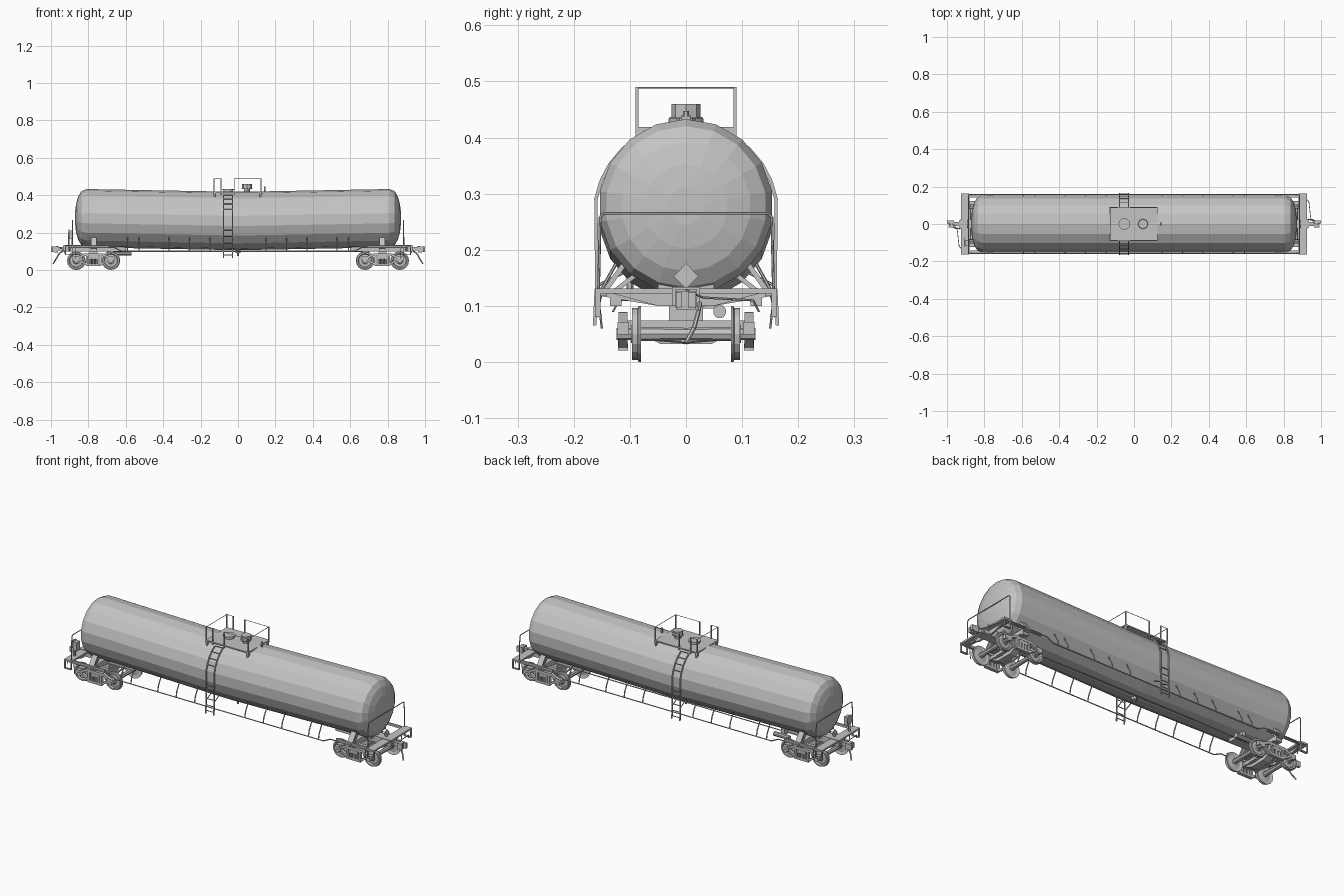
import bpy, bmesh, math
from mathutils import Vector, Matrix

grey = bpy.data.materials.new("plain grey")
grey.diffuse_color = (0.55, 0.55, 0.55, 1)


def finish(name, bm, mirror=""):
    bmesh.ops.recalc_face_normals(bm, faces=bm.faces)
    me = bpy.data.meshes.new(name)
    bm.to_mesh(me)
    bm.free()
    me.materials.append(grey)
    ob = bpy.data.objects.new(name, me)
    bpy.context.collection.objects.link(ob)
    if mirror:
        m = ob.modifiers.new("mirror", 'MIRROR')
        m.use_axis = ("x" in mirror, "y" in mirror, False)
        m.use_mirror_merge = False
    return ob


def add_box(bm, x0, x1, y0, y1, z0, z1):
    mat = Matrix.Translation(((x0 + x1) / 2, (y0 + y1) / 2, (z0 + z1) / 2))
    mat = mat @ Matrix.Diagonal((x1 - x0, y1 - y0, z1 - z0, 1))
    bmesh.ops.create_cube(bm, size=1, matrix=mat)


def boxes(name, mirror, *dims):
    bm = bmesh.new()
    for d in dims:
        add_box(bm, *d)
    return finish(name, bm, mirror)


def add_rod(bm, pts, r, n=6, r2=None):
    for a, b in zip(pts, pts[1:]):
        a, b = Vector(a), Vector(b)
        d = b - a
        mat = Matrix.Translation((a + b) / 2) @ d.to_track_quat('Z', 'Y').to_matrix().to_4x4()
        bmesh.ops.create_cone(bm, cap_ends=True, segments=n, radius1=r,
                              radius2=r if r2 is None else r2, depth=d.length, matrix=mat)


def rods(name, mirror, r, *paths, n=6):
    bm = bmesh.new()
    for p in paths:
        add_rod(bm, p, r, n)
    return finish(name, bm, mirror)


def add_beam(bm, p, q, w, h):
    """box bar between two points of an x-z or y-z plane; h is the in-plane depth"""
    p, q = Vector(p), Vector(q)
    d = (q - p).normalized()
    side = Vector((0, 1, 0)) if abs(d.y) < 1e-6 else Vector((1, 0, 0))
    rot = Matrix((d, side, d.cross(side))).transposed().to_4x4()
    mat = Matrix.Translation((p + q) / 2) @ rot @ Matrix.Diagonal(((q - p).length, w, h, 1))
    bmesh.ops.create_cube(bm, size=1, matrix=mat)


def plate_x(name, mirror, x0, x1, pts):
    """y-z outline extruded along x"""
    bm = bmesh.new()
    f = bm.faces.new([bm.verts.new((x0, y, z)) for y, z in pts])
    ext = bmesh.ops.extrude_face_region(bm, geom=[f])
    vs = [g for g in ext["geom"] if isinstance(g, bmesh.types.BMVert)]
    bmesh.ops.translate(bm, verts=vs, vec=(x1 - x0, 0, 0))
    return finish(name, bm, mirror)


def skin(bm, rings):
    rings = [[bm.verts.new(p) for p in ring] for ring in rings]
    n = len(rings[0])
    for a, b in zip(rings, rings[1:]):
        for i in range(n):
            bm.faces.new((a[i], a[(i + 1) % n], b[(i + 1) % n], b[i]))
    bm.faces.new(rings[0])
    bm.faces.new(rings[-1])


# tank: 18 sides, sloping down to the middle, domed ends
R, SIDES = 0.156, 18
half = [(0.81, 1, 0.277), (0.838, 0.92, 0.277), (0.855, 0.74, 0.277),
        (0.866, 0.48, 0.277), (0.871, 0.21, 0.277)]
stations = [(-x, s, z) for x, s, z in reversed(half)] + [(0, 1, 0.262)] + half
bm = bmesh.new()
skin(bm, [[(x, R * s * math.sin(k * math.tau / SIDES), z + R * s * math.cos(k * math.tau / SIDES))
           for k in range(SIDES)] for x, s, z in stations])
finish("tank", bm)

# top platform, hatches and valve
boxes("top_platform", "", (-0.13, 0.125, -0.09, 0.09, 0.413, 0.419))
boxes("platform_brackets", "y", *[(x, x + 0.008, 0.075, 0.09, 0.38, 0.413) for x in (-0.128, 0.115)])
bm = bmesh.new()
for a, b, r in ((0.41, 0.428, 0.026), (0.428, 0.434, 0.031)):
    add_rod(bm, [(-0.052, 0, a), (-0.052, 0, b)], r, 12)
finish("manway", bm)
bm = bmesh.new()
for a, b, r in ((0.41, 0.434, 0.017), (0.434, 0.437, 0.029), (0.437, 0.46, 0.026)):
    add_rod(bm, [(0.048, 0, a), (0.048, 0, b)], r, 8)
finish("valve_housing", bm)
rods("relief_valve", "", 0.005, [(0.143, 0, 0.40), (0.143, 0, 0.447)], [(0.143, -0.008, 0.435), (0.143, 0.008, 0.435)])

# platform railings: posts and thin top rails
boxes("rail_posts", "y", *[(x - 0.0025, x + 0.0025, 0.085, 0.09, 0.405, 0.49)
                           for x in (-0.128, -0.09, -0.02, 0.123)])
rods("top_rails", "", 0.0015,
     [(-0.09, -0.0875, 0.489), (-0.128, -0.0875, 0.489), (-0.128, 0.0875, 0.489), (-0.09, 0.0875, 0.489)],
     [(-0.02, -0.0875, 0.489), (0.123, -0.0875, 0.489), (0.123, 0.0875, 0.489), (-0.02, 0.0875, 0.489)])

# ladders following the tank side
arc = [(0.163 * math.sin(math.radians(a)), 0.262 + 0.163 * math.cos(math.radians(a)))
       for a in range(32, 91, 12)]
line = arc + [(0.16, 0.2), (0.16, 0.13), (0.163, 0.065)]
bm = bmesh.new()
for x in (-0.078, -0.03):
    for (y0, z0), (y1, z1) in zip(line, line[1:]):
        add_beam(bm, (x, y0, z0), (x, y1, z1), 0.005, 0.006)
for y, z in arc[:-1] + [(0.16, z) for z in (0.215, 0.18, 0.145, 0.11, 0.08)]:
    add_rod(bm, [(-0.078, y, z), (-0.03, y, z)], 0.0025)
finish("ladder", bm, "y")
rods("ladder_braces", "y", 0.0025, *[[(x, 0.16, 0.135), (x, 0.11, 0.16)] for x in (-0.078, -0.03)])

# long side rails with brackets up to the tank
rods("side_rail", "y", 0.003, [(-0.9, 0.157, 0.12), (-0.66, 0.157, 0.12), (-0.62, 0.157, 0.1),
                               (0.62, 0.157, 0.1), (0.66, 0.157, 0.12), (0.9, 0.157, 0.12)])
rods("side_rail_brackets", "xy", 0.003,
     *[[(x, 0.157, 0.098), (x, 0.15, 0.13), (x, 0.125, 0.175)] for x in (0.15, 0.26, 0.37, 0.53, 0.59)])

# bottom outlet and brake gear under the tank
rods("bottom_outlet", "", 0.014, [(0, 0, 0.125), (0, 0, 0.092)], n=8)
rods("outlet_valve", "", 0.005, [(0, 0, 0.092), (0, 0, 0.075)])
rods("brake_pipe", "", 0.003, [(-0.7, 0.03, 0.1), (0.7, 0.03, 0.1)])
rods("brake_reservoir", "", 0.012, [(-0.66, 0.06, 0.09), (-0.57, 0.06, 0.09)], n=10)
boxes("reservoir_hanger", "", (-0.63, -0.61, 0.03, 0.06, 0.095, 0.15))

# stub sills, side sills, end decks
boxes("stub_sill", "x", (0.6, 0.93, -0.025, 0.025, 0.1, 0.134))
boxes("side_sill", "xy", (0.69, 0.9, 0.142, 0.152, 0.118, 0.13))
boxes("end_deck", "x", (0.88, 0.925, -0.162, 0.162, 0.122, 0.131))
plate_x("end_gusset", "x", 0.895, 0.905, [(-0.13, 0.122), (-0.05, 0.1), (0.05, 0.1), (0.13, 0.122)])

# body bolster and tank saddles over the trucks
plate_x("bolster", "x", 0.757, 0.787, [(-0.155, 0.13), (-0.155, 0.118), (-0.05, 0.1), (0.05, 0.1),
                                       (0.155, 0.118), (0.155, 0.13)])
bm = bmesh.new()
add_beam(bm, (0.772, 0.146, 0.125), (0.772, 0.112, 0.172), 0.03, 0.009)
add_beam(bm, (0.772, 0.125, 0.128), (0.772, 0.09, 0.155), 0.02, 0.008)
finish("saddle_strut", bm, "xy")
boxes("tank_cradle", "x", (0.7, 0.83, -0.05, 0.05, 0.125, 0.15))
boxes("bolster_pads", "xy", (0.755, 0.789, 0.115, 0.135, 0.1, 0.122))

# end handrail, corner steps, diamond sign
rods("end_handrail", "x", 0.0025, [(0.885, -0.156, 0.12), (0.885, -0.153, 0.258), (0.885, -0.147, 0.265),
                                   (0.885, 0.147, 0.265), (0.885, 0.153, 0.258), (0.885, 0.156, 0.12)])
boxes("corner_step", "xy", (0.884, 0.888, 0.152, 0.162, 0.08, 0.124), (0.92, 0.924, 0.152, 0.162, 0.08, 0.124),
      (0.884, 0.924, 0.15, 0.162, 0.08, 0.084))
rods("step_grab", "xy", 0.002, [(0.87, 0.157, 0.12), (0.87, 0.15, 0.06)])
plate_x("diamond_sign", "x", 0.886, 0.889, [(0, 0.131), (0.022, 0.153), (0, 0.176), (-0.022, 0.153)])

# hand brake on the left end
rods("brake_stand", "", 0.006, [(-0.905, -0.1, 0.13), (-0.905, -0.1, 0.2)])
rods("brake_wheel", "", 0.024, [(-0.91, -0.1, 0.195), (-0.906, -0.1, 0.195)], n=12)
boxes("brake_housing", "", (-0.904, -0.885, -0.115, -0.085, 0.165, 0.21))

# couplers, uncoupling levers and air hoses
boxes("coupler", "x", (0.92, 0.968, -0.01, 0.01, 0.104, 0.122), (0.925, 0.935, -0.02, 0.02, 0.098, 0.13),
      (0.962, 0.985, -0.018, 0.018, 0.094, 0.127), (0.98, 1.0, 0.004, 0.018, 0.097, 0.125),
      (0.98, 0.992, -0.018, -0.008, 0.097, 0.125))
for s in (-1, 1):
    rods("uncoupling_lever", "", 0.002, [(s * 0.925, s * 0.13, 0.09), (s * 0.935, s * 0.12, 0.11),
                                        (s * 0.945, s * 0.03, 0.115), (s * 0.968, 0, 0.128)])
    rods("air_hose", "", 0.004, [(s * 0.93, s * 0.025, 0.105), (s * 0.955, s * 0.022, 0.09),
                                 (s * 0.972, s * 0.014, 0.06), (s * 0.988, 0, 0.034)])

# trucks: wheels, axles, side frames, springs, bolster
TC, WB = 0.772, 0.0925
wheel = [(0.013, 0.081), (0.036, 0.084), (0.05, 0.08), (0.05, 0.084), (0.046, 0.086), (0.046, 0.096),
         (0.038, 0.096), (0.034, 0.089), (0.018, 0.091), (0.016, 0.098)]
bm, ax = bmesh.new(), bmesh.new()
for x in (TC - WB, TC + WB):
    skin(bm, [[(x + r * math.cos(k * math.tau / 16), y, 0.05 + r * math.sin(k * math.tau / 16))
               for k in range(16)] for r, y in wheel])
    add_rod(ax, [(x, 0, 0.05), (x, 0.09, 0.05)], 0.011, 8, 0.013)
    add_rod(ax, [(x, 0.09, 0.05), (x, 0.124, 0.05)], 0.011, 8)
finish("wheels", bm, "xy")
finish("axles", ax, "xy")

bm = bmesh.new()
for s in (-1, 1):
    def p(dx, z):
        return (TC + s * dx, 0.112, z)
    add_beam(bm, p(0, 0.082), p(0.05, 0.082), 0.016, 0.014)
    add_beam(bm, p(0.046, 0.083), p(0.088, 0.064), 0.016, 0.013)
    add_beam(bm, p(0.074, 0.06), p(0.112, 0.06), 0.02, 0.022)
    add_beam(bm, p(0.08, 0.055), p(0.036, 0.029), 0.016, 0.011)
    add_beam(bm, p(0, 0.027), p(0.042, 0.027), 0.018, 0.012)
    add_beam(bm, p(0.036, 0.027), p(0.036, 0.082), 0.016, 0.011)
finish("side_frames", bm, "xy")
rods("springs", "xy", 0.008, *[[(TC + d, 0.113, 0.032), (TC + d, 0.113, 0.06)] for d in (-0.019, 0, 0.019)], n=8)
boxes("truck_bolster", "x", (TC - 0.026, TC + 0.026, -0.12, 0.12, 0.058, 0.074),
      (TC - 0.022, TC + 0.022, -0.03, 0.03, 0.074, 0.1))
plate_x("spring_plank", "x", TC - 0.02, TC + 0.02, [(-0.1, 0.058), (-0.045, 0.032), (0.045, 0.032), (0.1, 0.058)])
rods("brake_beams", "x", 0.005, *[[(TC + d, -0.085, 0.045), (TC + d, 0, 0.038), (TC + d, 0.085, 0.045)]
                                  for d in (-0.038, 0.038)])
